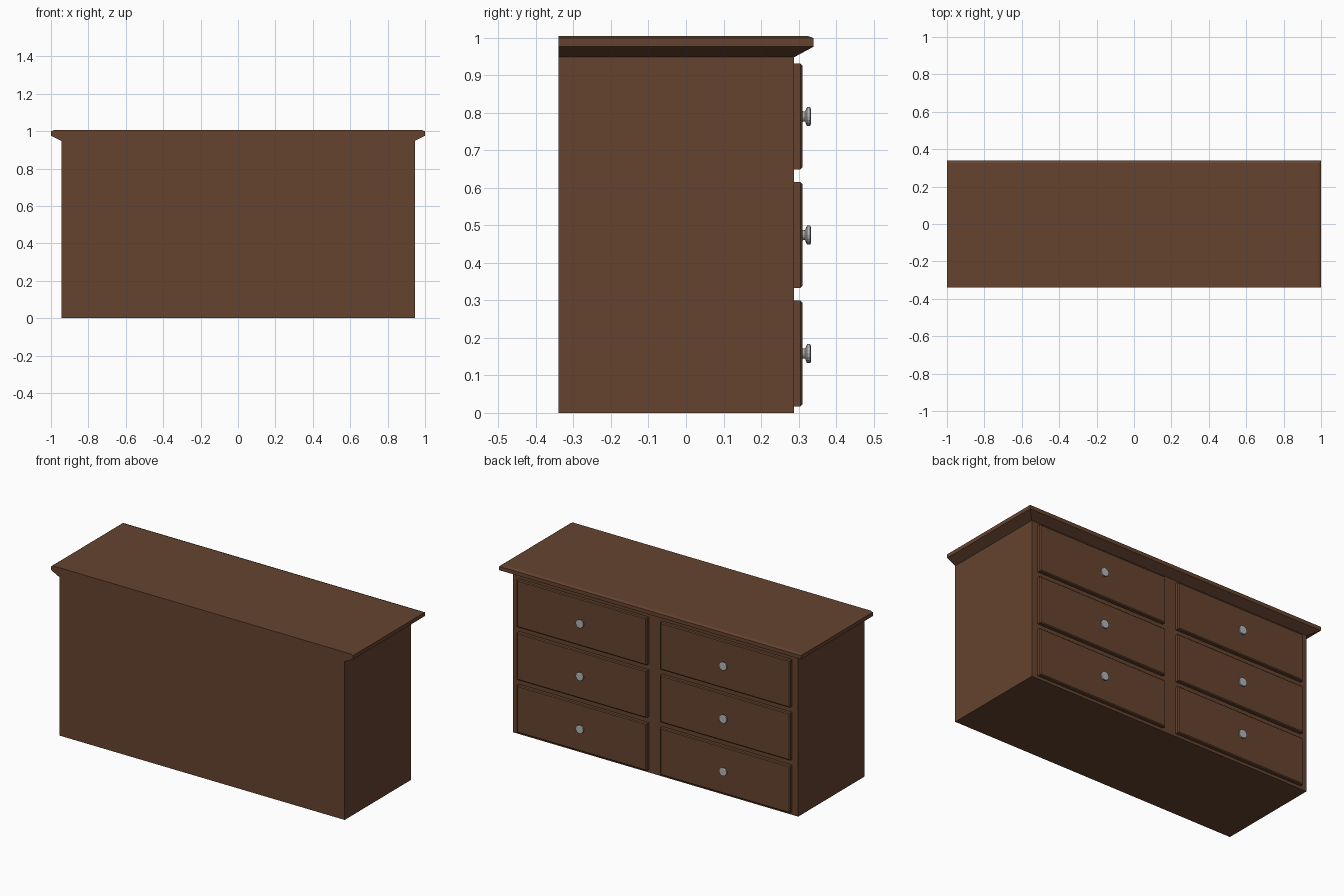
import bpy, bmesh, math
from mathutils import Matrix

if "Cube" in bpy.data.objects:
    bpy.data.objects.remove(bpy.data.objects["Cube"])

def material(name, rgb):
    m = bpy.data.materials.new(name)
    m.diffuse_color = (*rgb, 1)
    m.use_nodes = True
    m.node_tree.nodes["Principled BSDF"].inputs["Base Color"].default_value = m.diffuse_color
    return m

WOOD = material("dark_brown_wood", (0.13, 0.057, 0.029))
METAL = material("grey_metal", (0.46, 0.46, 0.46))

def finish(bm, name, mat):
    bmesh.ops.recalc_face_normals(bm, faces=bm.faces)
    me = bpy.data.meshes.new(name)
    bm.to_mesh(me)
    bm.free()
    me.materials.append(mat)
    ob = bpy.data.objects.new(name, me)
    bpy.context.collection.objects.link(ob)
    return ob

def loft(name, rings, mat):
    """Join closed rings of points with side faces and cap both ends."""
    bm = bmesh.new()
    loops = [[bm.verts.new(p) for p in ring] for ring in rings]
    n = len(loops[0])
    for a, b in zip(loops, loops[1:]):
        for i in range(n):
            j = (i + 1) % n
            bm.faces.new((a[i], a[j], b[j], b[i]))
    bm.faces.new(loops[0])
    bm.faces.new(loops[-1])
    return finish(bm, name, mat)

BACK, FACE = -0.34, 0.288

def rect(x, y, z):
    return [(-x, BACK, z), (x, BACK, z), (x, y, z), (-x, y, z)]

# Cabinet carcass
loft("cabinet_body", [rect(0.945, FACE, 0), rect(0.945, FACE, 0.948)], WOOD)

# Overhanging top: sloped moulding below, small chamfer above, flush at the back
loft("cabinet_top", [rect(0.945, FACE, 0.948), rect(1.0, 0.34, 0.976),
                     rect(1.0, 0.34, 0.999), rect(0.986, 0.324, 1.005)], WOOD)

# Drawer front with softened outer edges
def drawer_front(name, x, z):
    w, h, c = 0.43, 0.141, 0.005
    def ring(y, inset):
        a, b = w - inset, h - inset
        return [(x - a, y, z - b), (x + a, y, z - b), (x + a, y, z + b), (x - a, y, z + b)]
    loft(name, [ring(FACE - 0.005, 0), ring(0.305, 0), ring(0.310, c)], WOOD)

# Turned knob: foot, narrow neck, flared head
def knob(name, x, z, sides=16):
    profile = [(0.308, 0.016), (0.313, 0.013), (0.317, 0.013), (0.321, 0.022),
               (0.323, 0.025), (0.331, 0.025), (0.333, 0.021)]
    rings = [[(x + r * math.cos(2 * math.pi * i / sides), y,
               z + r * math.sin(2 * math.pi * i / sides)) for i in range(sides)]
             for y, r in profile]
    loft(name, rings, METAL)

# Two columns of three drawers
for side, x in (("left", -0.475), ("right", 0.475)):
    for level, z in (("bottom", 0.158), ("middle", 0.474), ("upper", 0.79)):
        drawer_front(f"drawer_front_{side}_{level}", x, z)
        knob(f"drawer_knob_{side}_{level}", x, z)
